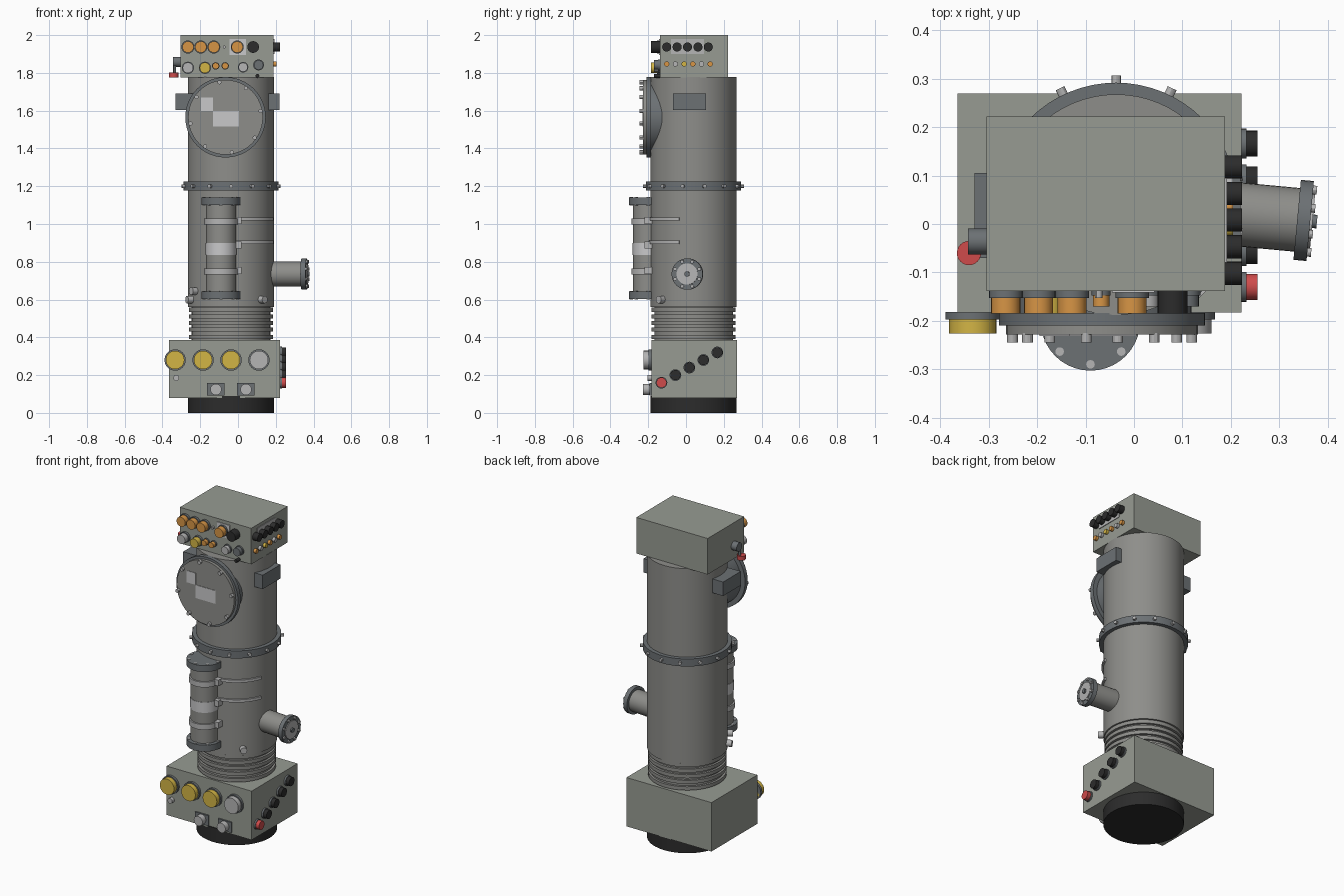
import bpy, bmesh
from math import sin, cos, pi, radians
from mathutils import Vector, Matrix

cube = bpy.data.objects.get("Cube")
if cube:
    bpy.data.objects.remove(cube)


def material(name, r, g, b):
    m = bpy.data.materials.new(name)
    m.use_nodes = True
    m.diffuse_color = (r, g, b, 1)
    m.node_tree.nodes["Principled BSDF"].inputs["Base Color"].default_value = (r, g, b, 1)
    return m


PANEL = material("panel grey", .31, .33, .29)
BODY = material("body grey", .27, .27, .255)
DARK = material("dark grey", .15, .165, .175)
BLACK = material("black", .025, .025, .025)
LIGHT = material("light metal", .46, .46, .46)
LABEL = material("pale label", .58, .58, .59)
ORANGE = material("orange", .68, .3, .06)
YELLOW = material("yellow", .65, .46, .06)
RED = material("red", .62, .07, .07)

CX, CY, R = -.037, .04, .228   # axis and radius of the main tube


def finish(name, bm, mat):
    bmesh.ops.recalc_face_normals(bm, faces=bm.faces)
    me = bpy.data.meshes.new(name)
    bm.to_mesh(me)
    bm.free()
    me.materials.append(mat)
    me.shade_smooth()
    me.set_sharp_from_angle(angle=radians(30))
    ob = bpy.data.objects.new(name, me)
    bpy.context.collection.objects.link(ob)
    return ob


def box(name, x, y, z, mat):
    """Box from three (min, max) ranges."""
    bm = bmesh.new()
    bmesh.ops.create_cube(bm, size=1)
    for v in bm.verts:
        v.co = [(a + b) / 2 + c * (b - a) for (a, b), c in zip((x, y, z), v.co)]
    return finish(name, bm, mat)


def rod(name, start, axis, length, r, mat, sides=24):
    """Cylinder from a start point along an axis."""
    axis = Vector(axis).normalized()
    bm = bmesh.new()
    turn = axis.to_track_quat('Z', 'Y').to_matrix().to_4x4()
    place = Matrix.Translation(Vector(start) + axis * length / 2) @ turn
    bmesh.ops.create_cone(bm, cap_ends=True, segments=sides, radius1=r, radius2=r,
                          depth=length, matrix=place)
    return finish(name, bm, mat)


def knob(name, start, axis, length, r, mat, base=DARK):
    """Button on a slightly wider collar."""
    if base:
        rod(name + "_collar", start, axis, length * .35, r * 1.15, base)
    rod(name, start, axis, length, r, mat)


def around(n, offset=0):
    return [radians(offset) + 2 * pi * i / n for i in range(n)]


def arc_strap(name, z, height, a0, a1, r0, r1, mat):
    """Band curved around the main tube."""
    bm = bmesh.new()
    corners = [(r0, z), (r1, z), (r1, z + height), (r0, z + height)]
    start = radians(a0)
    face = bm.faces.new([bm.verts.new((CX + r * cos(start), CY + r * sin(start), h))
                         for r, h in corners])
    bmesh.ops.spin(bm, geom=[face] + face.edges[:] + face.verts[:], cent=(CX, CY, 0),
                   axis=(0, 0, 1), angle=radians(a1 - a0), steps=16)
    finish(name, bm, mat)


UP, FRONT, SIDE = (0, 0, 1), (0, -1, 0), (1, 0, 0)

# Main column
rod("foot", (CX, CY, 0), UP, .09, R, BLACK, 64)
box("lower_box", (-.365, .222), (-.183, .27), (.08, .385), PANEL)
rod("bellows_core", (CX, CY, .38), UP, .19, .208, BODY, 64)
for i, z in enumerate((.39, .43, .465, .5, .535)):
    rod(f"bellows_ring_{i}", (CX, CY, z), UP, .022, .222, BODY, 64)
rod("main_tube", (CX, CY, .56), UP, 1.217, R, BODY, 64)
rod("middle_flange", (CX, CY, 1.177), UP, .047, .252, DARK, 64)
for a in around(14, 90):
    d = Vector((cos(a), sin(a), 0))
    rod("flange_bolt", Vector((CX, CY, 1.2)) + d * .245, d, .022, .01, LIGHT, 12)
box("upper_box", (-.305, .188), (-.138, .222), (1.775, 2), PANEL)

# Round front hatch
HX, HZ = -.066, 1.565
rod("hatch_neck", (HX, 0, HZ), FRONT, .19, .185, DARK, 48)
rod("hatch_flange", (HX, -.184, HZ), FRONT, .026, .213, DARK, 48)
rod("hatch_cover", (HX, -.21, HZ), FRONT, .018, .198, BODY, 48)
for a in around(8, 10):
    rod("hatch_bolt", (HX + .188 * cos(a), -.225, HZ + .188 * sin(a)), FRONT, .02, .011, LIGHT, 12)
box("hatch_label_small", (-.195, -.132), (-.231, -.226), (1.597, 1.67), LABEL)
box("hatch_label_wide", (-.132, .005), (-.231, -.226), (1.515, 1.597), LABEL)

# Blocks on both sides of the tube
for name, x in (("left_block", (.13, .22)), ("right_block", (-.33, -.2))):
    box(name, x, (-.07, .105), (1.603, 1.69), DARK)

# Vertical canister
GX, GY = -.09, -.2
rod("canister", (GX, GY, .62), UP, .5, .08, BODY, 40)
for z in (.603, 1.1):
    rod("canister_flange", (GX, GY, z), UP, .04, .103, DARK, 40)
    for a in around(8):
        rod("canister_bolt", (GX + .09 * cos(a), GY + .09 * sin(a), z - .003), UP, .046, .009, LIGHT, 12)
rod("canister_label", (GX, GY, .835), UP, .065, .082, LABEL, 40)
for z in (.732, .997):
    rod("canister_clamp", (GX, GY, z), UP, .033, .089, LIGHT, 40)
for z in (.735, .87, 1.0):
    box("clamp_lug", (-.01, .018), (-.22, -.17), (z, z + .037), LIGHT)
for z in (.895, 1.018):
    arc_strap("tube_strap", z, .017, -85, -19, .22, .238, LIGHT)

# Side port, turned slightly to the front
d = Vector((1, -.093, 0)).normalized()
side = Vector((-d.y, d.x, 0))
port = Vector((.15, .026, .735))
rod("port_tube", port, d, .2, .066, BODY, 32)
rod("port_flange", port + d * .188, d, .027, .083, DARK, 32)
rod("port_cover", port + d * .214, d, .006, .056, LIGHT, 32)
rod("port_pin", port + d * .214, d, .015, .014, DARK, 16)
for a in around(8, 22.5):
    p = port + d * .21 + side * .07 * cos(a) + Vector(UP) * .07 * sin(a)
    rod("port_bolt", p, d, .013, .009, LIGHT, 12)

# Small plugs low on the tube
for a, z in ((-46, .6), (205, .6), (215, .645)):
    p = Vector((cos(radians(a)), sin(radians(a)), 0))
    rod("tube_plug", Vector((CX, CY, z)) + p * .21, p, .048, .02, LIGHT, 16)

# Lower box controls
for i, mat in enumerate((YELLOW, YELLOW, YELLOW, LIGHT)):
    knob("large_knob", (-.333 + i * .148, -.182, .28), FRONT, .044, .049, mat)
for x in (-.117, .042):
    box("socket_plate", (x - .046, x + .046), (-.192, -.18), (.092, .157), DARK)
    rod("socket", (x, -.185, .124), FRONT, .042, .03, LIGHT)
rod("small_plug", (-.327, -.18, .185), FRONT, .025, .016, LIGHT, 16)
for i in range(5):
    knob("side_knob", (.22, -.13 + i * .074, .16 + i * .04), SIDE, .035, .027, BLACK if i else RED)

# Upper box front controls: x, z, radius, colour
for x, z, r, mat in ((-.265, 1.937, .03, ORANGE), (-.197, 1.937, .03, ORANGE), (-.128, 1.937, .03, ORANGE),
                     (-.004, 1.937, .03, ORANGE), (.08, 1.937, .031, BLACK), (-.265, 1.827, .028, LIGHT),
                     (-.175, 1.827, .028, YELLOW), (-.118, 1.837, .017, ORANGE), (-.068, 1.837, .017, ORANGE),
                     (.027, 1.83, .024, LIGHT), (.109, 1.842, .025, DARK), (.103, 1.784, .01, BLACK)):
    knob("front_knob", (x, -.135, z), FRONT, .05 if r > .026 else .035, r, mat, None if mat == BLACK else DARK)
box("front_plate", (-.045, .042), (-.142, -.137), (1.895, 1.98), LABEL)
rod("front_pin", (-.073, -.135, 1.937), FRONT, .018, .008, LIGHT, 12)

# Upper box side controls
box("side_plate", (.187, .192), (-.08, .095), (1.9, 1.98), LIGHT)
for i in range(5):
    rod("side_button", (.186, -.102 + i * .055, 1.937), SIDE, .037, .024, BLACK)
for i, mat in enumerate((ORANGE, LIGHT, YELLOW, ORANGE, LIGHT, ORANGE)):
    rod("side_lamp", (.186, -.102 + i * .046, 1.847), SIDE, .019, .014, mat, 16)

# Connector and release button on the far side
rod("connector", (-.3, -.036, 1.858), (-1, 0, 0), .043, .027, DARK)
rod("release_stem", (-.335, -.05, 1.79), UP, .05, .008, DARK, 12)
rod("release_button", (-.341, -.06, 1.775), UP, .026, .025, RED)
